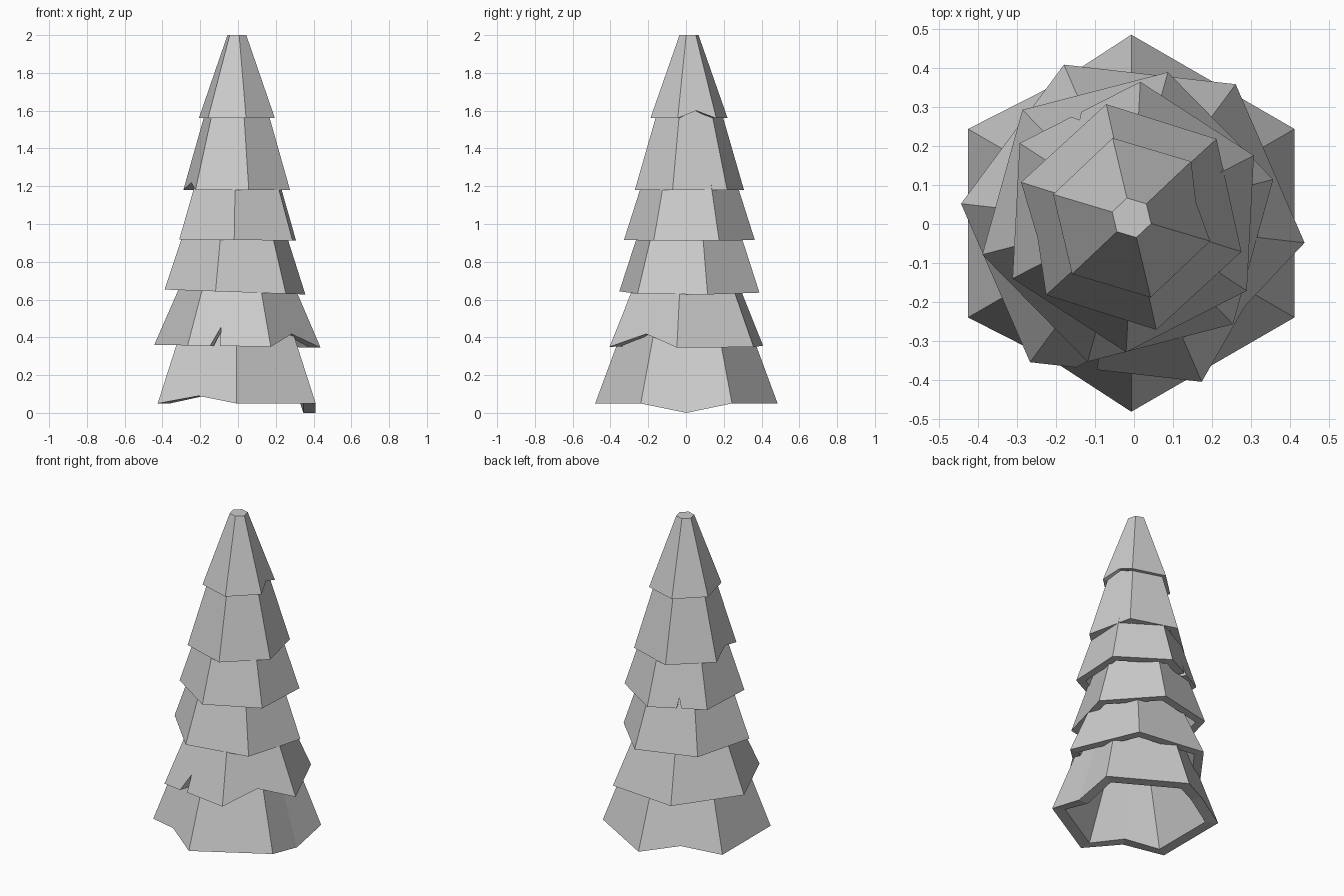
import bpy, bmesh
from math import sin, cos, radians
from mathutils import Vector

if "Cube" in bpy.data.objects:
    bpy.data.objects.remove(bpy.data.objects["Cube"])


def tier(name, centre, rot, z0, r0, z1, r1, thick, tilt=0.0, notches=()):
    """Hollow six-sided skirt; notches are (side, position along side, lift)."""
    # Unit hexagon outline with extra points where the rim is nicked
    outline = []
    corner = [Vector((cos(radians(rot + 60 * k)), sin(radians(rot + 60 * k)))) for k in range(6)]
    for k in range(6):
        outline.append((corner[k], 0.0))
        for side, t, lift in notches:
            if side == k:
                outline.append((corner[k].lerp(corner[(k + 1) % 6], t), lift))

    bm = bmesh.new()
    slope = (r0 - r1) / (z1 - z0)

    def ring(r, z, rim):
        verts = []
        for p, lift in outline:
            dz = lift if rim else 0.0
            q = p * (r - slope * max(dz, 0.0))
            drop = -tilt * q.x if rim else 0.0
            verts.append(bm.verts.new((centre[0] + q.x, centre[1] + q.y, z + dz + drop)))
        return verts

    inner_top = max(r1 - thick, 0.01)
    rings = [
        ring(r1, z1, False),                 # outer top
        ring(r0, z0, True),                  # outer rim
        ring(r0 - thick, z0, True),          # inner rim
        ring(inner_top, z1 - thick, False),  # inner top
    ]
    n = len(outline)
    for a, b in zip(rings, rings[1:]):
        for i in range(n):
            j = (i + 1) % n
            bm.faces.new((a[i], b[i], b[j], a[j]))
    bm.faces.new(rings[0])
    bm.faces.new(rings[3][::-1])
    bmesh.ops.recalc_face_normals(bm, faces=bm.faces)
    mesh = bpy.data.meshes.new(name)
    bm.to_mesh(mesh)
    bm.free()
    obj = bpy.data.objects.new(name, mesh)
    bpy.context.collection.objects.link(obj)
    return obj


# Branch skirts from the ground up
tier("branches_1", (-0.007, 0.002), 30, 0.05, 0.483, 0.72, 0.235, 0.075,
     notches=[(5, 0.5, -0.05), (3, 0.5, 0.04), (1, 0.5, 0.04)])
tier("branches_2", (-0.003, 0.002), -6.5, 0.353, 0.443, 0.98, 0.17, 0.06, 0.017,
     notches=[(5, 0.5, 0.07), (4, 0.27, 0.0), (4, 0.38, 0.1), (4, 0.39, 0.0)])
tier("branches_3", (-0.016, 0.018), 14.5, 0.64, 0.385, 1.25, 0.18, 0.055, 0.035)
tier("branches_4", (-0.002, 0.018), 27, 0.915, 0.347, 1.5, 0.16, 0.055, 0.008,
     notches=[(1, 0.49, 0.0), (1, 0.53, 0.06), (1, 0.57, 0.0)])
tier("branches_5", (-0.007, 0.018), 42.5, 1.18, 0.296, 1.9, 0.083, 0.055,
     notches=[(2, 0.5, 0.04)])
# Crown with the flat tip
tier("branches_top", (-0.006, 0.016), 43.4, 1.56, 0.21, 2.0, 0.052, 0.05,
     notches=[(5, 0.5, 0.04)])
